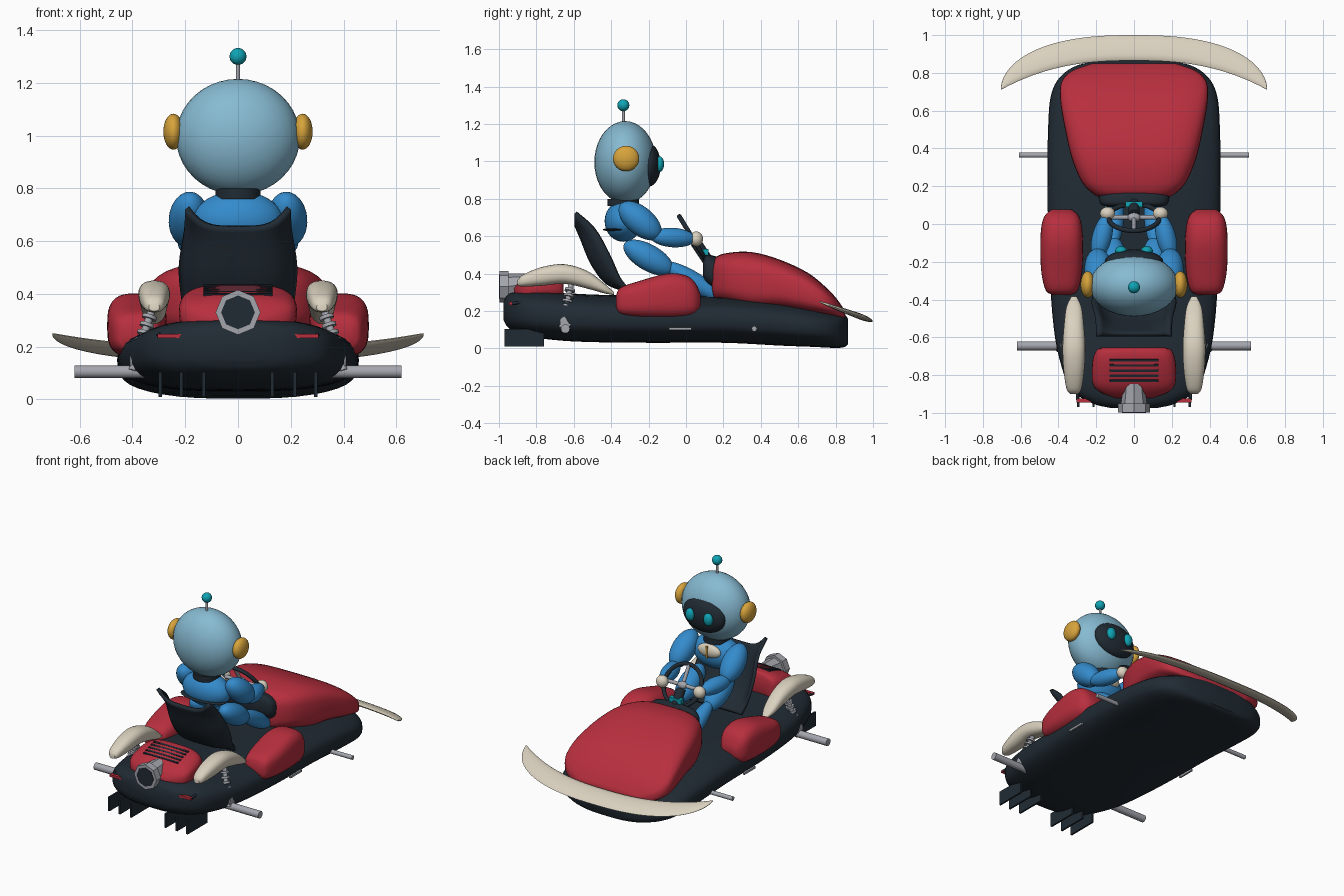
import bpy, bmesh, math
from mathutils import Vector, Matrix

cube = bpy.data.objects.get("Cube")
if cube:
    bpy.data.objects.remove(cube)


def material(name, r, g, b):
    m = bpy.data.materials.new(name)
    m.use_nodes = True
    m.diffuse_color = (r, g, b, 1)
    m.node_tree.nodes["Principled BSDF"].inputs["Base Color"].default_value = (r, g, b, 1)
    return m


RED = material("red", .48, .028, .048)
DARK = material("charcoal", .015, .024, .034)
CREAM = material("cream", .70, .64, .52)
PALE = material("pale_blue", .24, .49, .64)
BLUE = material("blue", .034, .26, .61)
GOLD = material("gold", .68, .37, .045)
TEAL = material("teal", .005, .37, .46)
GREY = material("grey", .37, .38, .42)


def finish(name, bm, mat, angle=40):
    bmesh.ops.recalc_face_normals(bm, faces=bm.faces)
    me = bpy.data.meshes.new(name)
    bm.to_mesh(me)
    bm.free()
    me.materials.append(mat)
    ob = bpy.data.objects.new(name, me)
    bpy.context.collection.objects.link(ob)
    bpy.ops.object.select_all(action='DESELECT')
    ob.select_set(True)
    bpy.context.view_layer.objects.active = ob
    bpy.ops.object.shade_smooth_by_angle(angle=math.radians(angle))
    return ob


def skin(name, rings, mat, closed=True):
    """Bridge a row of rings; closed rings also get end caps."""
    bm = bmesh.new()
    rows = [[bm.verts.new(p) for p in ring] for ring in rings]
    n = len(rows[0])
    for a, b in zip(rows, rows[1:]):
        for i in range(n if closed else n - 1):
            j = (i + 1) % n
            bm.faces.new((a[i], a[j], b[j], b[i]))
    if closed:
        bm.faces.new(rows[0])
        bm.faces.new(rows[-1])
    return finish(name, bm, mat)


def spline(points, steps=4):
    """Catmull-Rom through tuples of any length."""
    p = [Vector(q) for q in points]
    p = [2 * p[0] - p[1]] + p + [2 * p[-1] - p[-2]]
    out = []
    for a, b, c, d in zip(p, p[1:], p[2:], p[3:]):
        for k in range(steps):
            t = k / steps
            out.append(.5 * (2 * b + (c - a) * t + (2 * a - 5 * b + 4 * c - d) * t * t
                             + (3 * b - a - 3 * c + d) * t ** 3))
    return out + [p[-2]]


def body(name, sections, mat, power, xc=0, sides=40):
    """Loft superellipses along y; each section is y, half width, bottom, top."""
    rings = []
    for y, w, lo, hi in spline(sections):
        ring = []
        for i in range(sides):
            c, s = (f(math.tau * i / sides) for f in (math.cos, math.sin))
            px = math.copysign(abs(c) ** (2 / power), c)
            pz = math.copysign(abs(s) ** (2 / power), s)
            ring.append((xc + w * px, y, (lo + hi) / 2 + (hi - lo) / 2 * pz))
        rings.append(ring)
    return skin(name, rings, mat)


def ball(name, centre, radii, mat, rot=Matrix()):
    bm = bmesh.new()
    m = Matrix.Translation(centre) @ rot @ Matrix.Diagonal((*radii, 1))
    bmesh.ops.create_uvsphere(bm, u_segments=32, v_segments=20, radius=1, matrix=m)
    return finish(name, bm, mat, 60)


def aim(a, b):
    return (Vector(b) - Vector(a)).to_track_quat('Z', 'Y').to_matrix().to_4x4()


def limb(name, a, b, r, mat):
    half = (Vector(b) - Vector(a)).length / 2
    return ball(name, (Vector(a) + Vector(b)) / 2, (r, r, half), mat, aim(a, b))


def rod(name, a, b, r, mat, sides=16, r2=None):
    bm = bmesh.new()
    m = Matrix.Translation((Vector(a) + Vector(b)) / 2) @ aim(a, b)
    bmesh.ops.create_cone(bm, cap_ends=True, segments=sides, radius1=r, radius2=r2 or r,
                          depth=(Vector(b) - Vector(a)).length, matrix=m)
    return finish(name, bm, mat)


def box(name, centre, size, mat, tilt=0):
    bm = bmesh.new()
    m = Matrix.Translation(centre) @ Matrix.Rotation(tilt, 4, 'X') @ Matrix.Diagonal((*size, 1))
    bmesh.ops.create_cube(bm, size=1, matrix=m)
    return finish(name, bm, mat)


# Hull, hood and engine cover
body("hull", [(-.975, .12, .15, .25), (-.95, .22, .11, .29), (-.88, .33, .075, .305),
              (-.75, .385, .05, .305), (-.55, .425, .035, .29), (-.2, .45, .03, .28),
              (.2, .458, .03, .275), (.5, .455, .015, .25), (.68, .44, .008, .22),
              (.78, .39, .003, .2), (.84, .3, .005, .19), (.865, .18, .02, .16)], DARK, 2.8)
body("hood", [(.14, .17, .3, .44), (.155, .21, .26, .485), (.22, .275, .24, .51),
              (.35, .33, .2, .515), (.5, .365, .2, .475), (.65, .39, .18, .405),
              (.75, .385, .17, .325), (.81, .33, .16, .26), (.85, .22, .15, .2)], RED, 3.5)
body("engine_cover", [(-.655, .17, .26, .41), (-.67, .2, .25, .435), (-.73, .22, .25, .432),
                      (-.84, .22, .25, .395), (-.89, .18, .25, .36), (-.92, .1, .26, .32)], RED, 3)
for k in range(5):
    box("vent_slot", (0, -.72 - .027 * k, .428 - .0085 * k), (.26, .012, .016), DARK, .32)

# Exhaust
rod("exhaust_pipe", (0, -.96, .33), (0, -.84, .345), .07, GREY, 8, .055)
rod("exhaust_flange", (0, -.997, .33), (0, -.95, .33), .085, GREY, 8)
rod("exhaust_opening", (0, -1, .33), (0, -.993, .33), .064, DARK, 8)

# Crescent front wing, sloping down toward its leading edge
wing = []
for i in range(-32, 33):
    r = math.sin(i / 32 * math.pi / 2) * .998
    q = 1 - abs(r) ** 2.5
    outer, inner = .71 + .29 * q ** .5, .71 + .155 * q
    ring = []
    for k in range(12):
        t = math.tau * k / 12
        y = (outer + inner) / 2 + (outer - inner) / 2 * math.cos(t)
        ring.append((.705 * r, y, .25 - .36 * (y - .71) + .017 * q ** .3 * math.sin(t)))
    wing.append(ring)
skin("front_wing", wing, CREAM)

# Axles
rod("rear_axle", (-.62, -.645, .105), (.62, -.645, .105), .024, GREY)
rod("front_axle", (-.61, .365, .105), (.61, .365, .105), .014, GREY)

# Bucket seat shell
profile = spline([(-.32, .3, .2), (-.43, .345, .215), (-.51, .45, .225),
                  (-.565, .58, .205), (-.595, .65, .2)])
shell = []
for i, (y, z, w) in enumerate(profile):
    v = i / (len(profile) - 1)
    row = []
    for k in range(17):
        u = k / 8 - 1
        wrap = u ** 4 * .09 * math.sin(math.pi * v)
        row.append((w * u, y + wrap, z + wrap * .5 + .07 * u ** 4 * v ** 3))
    shell.append(row)
seat = skin("seat", shell, DARK, closed=False)
seat.modifiers.new("thickness", 'SOLIDIFY').thickness = .022

# Dashboard, steering column and wheel
body("dashboard", [(.09, .14, .38, .47), (.11, .18, .34, .5), (.17, .19, .3, .49)], DARK, 3)
rod("steering_column", (0, .05, .57), (0, .15, .42), .03, DARK)
box("dash_display", (0, .105, .515), (.09, .03, .03), TEAL)
slope = Matrix.Rotation(math.radians(-58.5), 4, 'X')
hub = Vector((0, .035, .59))
rim = []
for i in range(41):
    t = math.tau * i / 40
    out = Vector((math.cos(t), math.sin(t), 0))
    rim.append([hub + slope @ (out * (.135 + .013 * math.cos(a)) + Vector((0, 0, .013 * math.sin(a))))
                for a in (math.tau * k / 10 for k in range(10))])
skin("steering_wheel", rim, DARK)
rod("wheel_spokes", hub + Vector((-.13, 0, 0)), hub + Vector((.13, 0, 0)), .012, GREY)
rod("lower_spoke", hub, hub + slope @ Vector((0, -.13, 0)), .012, GREY)
ball("wheel_hub", hub, (.035, .025, .025), GREY)

# Driver head and torso
ball("head", (0, -.325, .995), (.235, .165, .22), PALE)
ball("visor", (0, -.2, .98), (.155, .065, .115), DARK)
rod("antenna", (0, -.335, 1.2), (0, -.335, 1.29), .008, GREY)
ball("antenna_tip", (0, -.335, 1.3), (.032, .032, .032), TEAL)
rod("neck", (0, -.335, .76), (0, -.335, .8), .085, DARK, 24)
ball("torso", (0, -.335, .68), (.17, .1, .11), BLUE)
ball("belt", (0, -.37, .635), (.165, .075, .01), DARK)
ball("chest_plate", (0, -.25, .715), (.085, .03, .045), CREAM)
box("chest_strip", (0, -.222, .715), (.012, .01, .08), GOLD)

# Mirrored parts
for s, side in ((1, "left"), (-1, "right")):
    def P(x, y, z):
        return Vector((s * x, y, z))
    body(side + "_side_pod", [(-.375, .05, .22, .28), (-.35, .085, .18, .325), (-.25, .108, .165, .36),
                              (-.1, .113, .16, .4), (0, .105, .165, .39), (.05, .085, .18, .35),
                              (.078, .05, .22, .29)], RED, 3, s * .383)
    body(side + "_fender", [(-.9, .02, .335, .365), (-.87, .04, .33, .395), (-.77, .055, .335, .435),
                            (-.65, .06, .345, .45), (-.53, .052, .32, .415), (-.44, .04, .295, .35),
                            (-.385, .015, .285, .3)], CREAM, 2.4, s * .318)
    # Rear shock absorber with coil discs
    low, high = P(.4, -.665, .11), P(.32, -.61, .36)
    rod(side + "_shock", low, high, .015, GREY)
    for k in range(5):
        a = low.lerp(high, .3 + .12 * k)
        rod(side + "_shock_coil", a, a + (high - low) * .05, .028, GREY)
    rod(side + "_shock_mount", P(.36, -.645, .14), P(.41, -.645, .14), .03, GREY)
    box(side + "_hull_trim", P(.455, -.03, .105), (.012, .12, .014), GREY)
    box(side + "_tail_light", P(.25, -.935, .24), (.11, .022, .016), RED)
    rod(side + "_light_bracket", P(.3, -.93, .24), P(.3, -.86, .25), .008, DARK)
    for x in (.13, .215, .295):
        box(side + "_diffuser_fin", P(x, -.865, .057), (.012, .21, .095), DARK)
    # Driver face and limbs
    ball(side + "_ear", P(.245, -.32, 1.015), (.038, .07, .068), GOLD)
    ball(side + "_eye", P(.068, -.142, .985), (.032, .025, .042), TEAL)
    limb(side + "_upper_arm", P(.18, -.35, .77), P(.195, -.14, .595), .075, BLUE)
    limb(side + "_forearm", P(.2, -.19, .6), P(.14, .05, .585), .052, BLUE)
    ball(side + "_hand", P(.14, .055, .585), (.04, .036, .04), CREAM)
    limb(side + "_thigh", P(.11, -.33, .56), P(.11, -.07, .41), .07, BLUE)
    limb(side + "_shin", P(.11, -.12, .455), P(.1, .2, .26), .052, BLUE)
